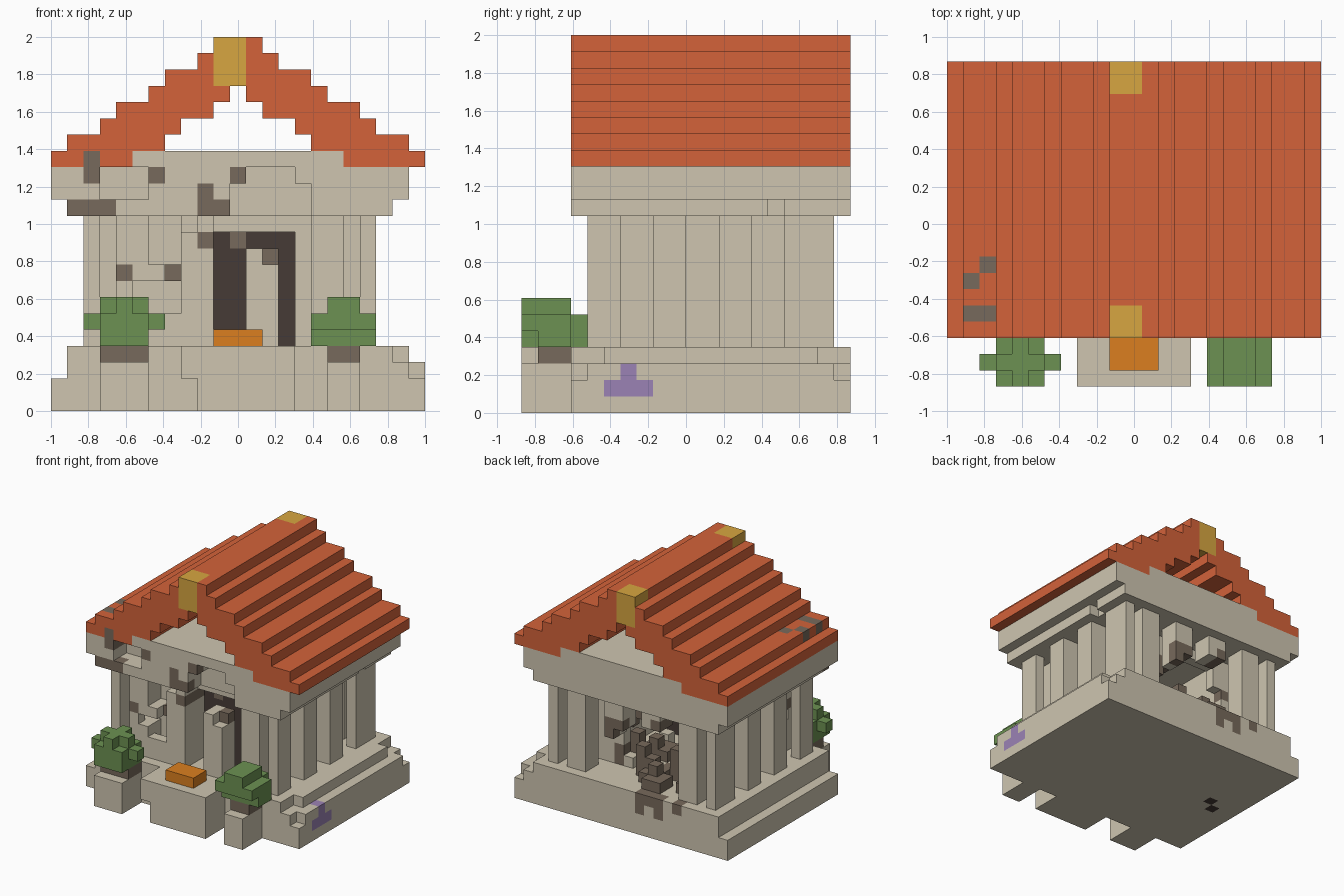
import bpy, bmesh, random
from itertools import product

if "Cube" in bpy.data.objects:
    bpy.data.objects.remove(bpy.data.objects["Cube"])

random.seed(4)
U = 2 / 23                      # size of one block
COLOURS = {
    "stone":      (0.62, 0.56, 0.435),
    "roof_red":   (0.655, 0.123, 0.042),
    "leaf_green": (0.150, 0.285, 0.085),
    "dirt_brown": (0.185, 0.142, 0.106),
    "door_dark":  (0.062, 0.044, 0.037),
    "gold":       (0.68, 0.38, 0.052),
    "orange":     (0.71, 0.212, 0.014),
    "purple":     (0.33, 0.225, 0.46),
}
MATS = {}
for name, rgb in COLOURS.items():
    MATS[name] = bpy.data.materials.new(name)
    MATS[name].diffuse_color = (*rgb, 1)


def cells(boxes):
    """All block cells inside boxes (x0, x1, y0, y1, z0, z1)."""
    return {c for x0, x1, y0, y1, z0, z1 in boxes
            for c in product(range(x0, x1), range(y0, y1), range(z0, z1))}


def part(name, colour, add, cut=(), paint=()):
    """Block-built object; paint is a list of (colour, boxes) for recoloured blocks."""
    solid = cells(add) - cells(cut)
    slots = [colour]
    tint = {}
    for col, boxes in paint:
        if col not in slots:
            slots.append(col)
        tint.update(dict.fromkeys(cells(boxes), slots.index(col)))
    bm = bmesh.new()
    verts = {}

    def vert(p):
        if p not in verts:
            verts[p] = bm.verts.new((p[0] * U - 1, (p[1] - 10) * U, p[2] * U))
        return verts[p]

    # Only faces exposed to the outside are made
    for c in sorted(solid):
        for axis, side in product(range(3), (0, 1)):
            n = list(c)
            n[axis] += 2 * side - 1
            if tuple(n) in solid:
                continue
            a, b = (axis + 1) % 3, (axis + 2) % 3
            loop = []
            for da, db in ((0, 0), (1, 0), (1, 1), (0, 1)):
                p = list(c)
                p[axis] += side
                p[a] += da
                p[b] += db
                loop.append(vert(tuple(p)))
            f = bm.faces.new(loop if side else loop[::-1])
            f.material_index = tint.get(c, 0)
    bmesh.ops.dissolve_limit(bm, angle_limit=0.01, verts=bm.verts[:],
                             edges=bm.edges[:], delimit={'MATERIAL'})
    me = bpy.data.meshes.new(name)
    bm.to_mesh(me)
    bm.free()
    for s in slots:
        me.materials.append(MATS[s])
    ob = bpy.data.objects.new(name, me)
    bpy.context.collection.objects.link(ob)
    return ob


# Stepped base with a purple stain on the right and dirt at the back
part("stepped_base", "stone",
     add=[(0, 23, 3, 20, 0, 2), (1, 22, 3, 20, 2, 3), (22, 23, 4, 19, 2, 3),
          (1, 21, 3, 20, 3, 4), (21, 22, 5, 18, 3, 4)],
     paint=[("purple", [(22, 23, 6, 7, 2, 3), (22, 23, 5, 8, 1, 2)]),
            ("dirt_brown", [(9, 10, 19, 20, 2, 4), (7, 8, 19, 20, 2, 4), (5, 6, 19, 20, 3, 4),
                            (8, 9, 19, 20, 3, 4)]),
            ("door_dark", [(2, 3, 10, 11, 0, 1), (3, 4, 11, 12, 0, 1)])])

# Front landing and planters
part("front_landing", "stone", add=[(8, 15, 0, 3, 0, 4)], cut=[(8, 9, 0, 3, 0, 2)])
for side, x0, x1 in (("left", 3, 6), ("right", 17, 19)):
    part(side + "_planter", "stone", add=[(x0, x1, 0, 3, 0, 3)])
    part(side + "_planter_soil", "dirt_brown", add=[(x0, x1, 1, 3, 3, 4)])
part("left_bush", "leaf_green",
     add=[(3, 6, 0, 3, 4, 6), (2, 7, 1, 2, 5, 6), (3, 6, 1, 2, 6, 7), (4, 5, 0, 3, 6, 7)])
part("right_bush", "leaf_green",
     add=[(16, 20, 1, 3, 4, 6), (16, 20, 0, 1, 5, 6), (17, 19, 0, 3, 6, 7),
          (17, 19, 3, 4, 4, 6)])
part("offering_tray", "orange", add=[(10, 13, 1, 3, 4, 5)])

# Columns: four across front and back, slim corner piers, two along each side
FRONT_CUTS = {4: [(5, 6, 4, 6, 7, 8), (4, 5, 5, 6, 7, 8)],
              8: [(8, 9, 4, 5, 11, 12)],
              12: [(12, 14, 4, 6, 10, 12), (13, 14, 4, 5, 9, 10)]}
BACK_CUTS = {8: [(8, 10, 17, 19, 5, 10)],
             12: [(12, 14, 17, 19, 4, 8), (12, 13, 17, 19, 8, 9)]}
for n, x in enumerate((4, 8, 12, 16), 1):
    part(f"front_column_{n}", "stone", add=[(x, x + 2, 4, 6, 4, 12)],
         cut=FRONT_CUTS.get(x, ()),
         paint=[("dirt_brown", [(4, 5, 4, 6, 8, 9), (9, 10, 4, 6, 10, 11),
                                (13, 14, 4, 6, 9, 10)])])
    part(f"back_column_{n}", "stone", add=[(x, x + 2, 17, 19, 4, 12)],
         cut=BACK_CUTS.get(x, ()),
         paint=[("dirt_brown", [(8, 9, 17, 19, 10, 11), (12, 14, 18, 19, 8, 10),
                                (8, 10, 17, 19, 4, 5)])])
for side, x, pier in (("left", 2, 2), ("right", 18, 19)):
    part(f"{side}_front_pier", "stone", add=[(pier, pier + 1, 4, 6, 4, 12)])
    part(f"{side}_back_pier", "stone", add=[(pier, pier + 1, 16, 19, 4, 12)])
    for n, y in enumerate((8, 12), 1):
        part(f"{side}_column_{n}", "stone", add=[(x, x + 2, y, y + 2, 4, 12)])

# Inner chamber with dark doorway and collapsed back wall
part("inner_chamber", "stone", add=[(5, 17, 6, 16, 4, 12)],
     cut=[(6, 16, 7, 15, 4, 12), (10, 15, 6, 7, 4, 11),
          (6, 13, 15, 16, 4, 9), (7, 12, 15, 16, 9, 11), (13, 14, 15, 16, 5, 8)],
     paint=[("dirt_brown", [(13, 14, 15, 16, 8, 10), (5, 6, 15, 16, 8, 9), (12, 13, 15, 16, 9, 11),
                            (9, 10, 6, 7, 10, 11), (14, 15, 15, 16, 4, 6)])])
part("dark_doorway", "door_dark", add=[(10, 15, 7, 8, 4, 11)],
     paint=[("dirt_brown", [(11, 12, 7, 8, 10, 11)])])

# Fallen rubble behind the broken wall
heap, dirty = [], []
for _ in range(32):
    x, y = random.randint(6, 14), random.randint(10, 17)
    box = (x, x + 1, y, y + 1, 4, 4 + random.choice((1, 1, 2, 2, 3)))
    heap.append(box)
    if random.random() < 0.6:
        dirty.append(box)
part("rubble_heap", "stone", add=heap, paint=[("dirt_brown", dirty)])

# Stone fragments around the broken front columns
part("front_fragments", "stone",
     add=[(7, 8, 5, 6, 8, 9), (6, 7, 4, 6, 8, 9), (6, 8, 4, 5, 4, 6)],
     paint=[("dirt_brown", [(7, 8, 5, 6, 8, 9)])])

# Beam slab above the columns, with two broken notches at the front
part("beam_slab", "stone",
     add=[(1, 21, 3, 20, 12, 13), (0, 22, 3, 20, 13, 15), (5, 18, 3, 20, 15, 16)],
     cut=[(3, 6, 3, 5, 13, 15), (11, 16, 3, 5, 12, 14), (12, 15, 3, 5, 14, 15),
          (20, 21, 15, 16, 12, 13)],
     paint=[("dirt_brown", [(1, 4, 3, 4, 12, 13), (2, 3, 3, 5, 14, 15), (6, 7, 3, 4, 14, 15),
                            (9, 10, 3, 5, 12, 14), (10, 11, 3, 4, 12, 13),
                            (11, 12, 3, 4, 14, 15)])])

# Hollow stepped roof: left outer and inner block of each row, mirrored to the right
ROWS = ((0, 5), (1, 7), (3, 8), (4, 10), (6, 11), (7, 12), (9, 12), (10, 12))
courses = []
for n, (outer, inner) in enumerate(ROWS):
    for x0, x1 in ((outer, inner), (23 - inner, 23 - outer)):
        courses.append((x0, x1, 3, 20, 15 + n, 16 + n))
part("stepped_roof", "roof_red", add=courses,
     paint=[("gold", [(10, 12, 3, 5, 20, 23), (10, 12, 18, 20, 20, 23)]),
            ("dirt_brown", [(2, 3, 3, 4, 15, 16), (2, 3, 7, 8, 16, 17),
                            (1, 2, 6, 7, 16, 17), (1, 3, 4, 5, 16, 17)])])

for m in bpy.data.materials:
    if m.users and not m.is_grease_pencil:
        m.use_nodes = True
        m.node_tree.nodes["Principled BSDF"].inputs["Base Color"].default_value = m.diffuse_color
